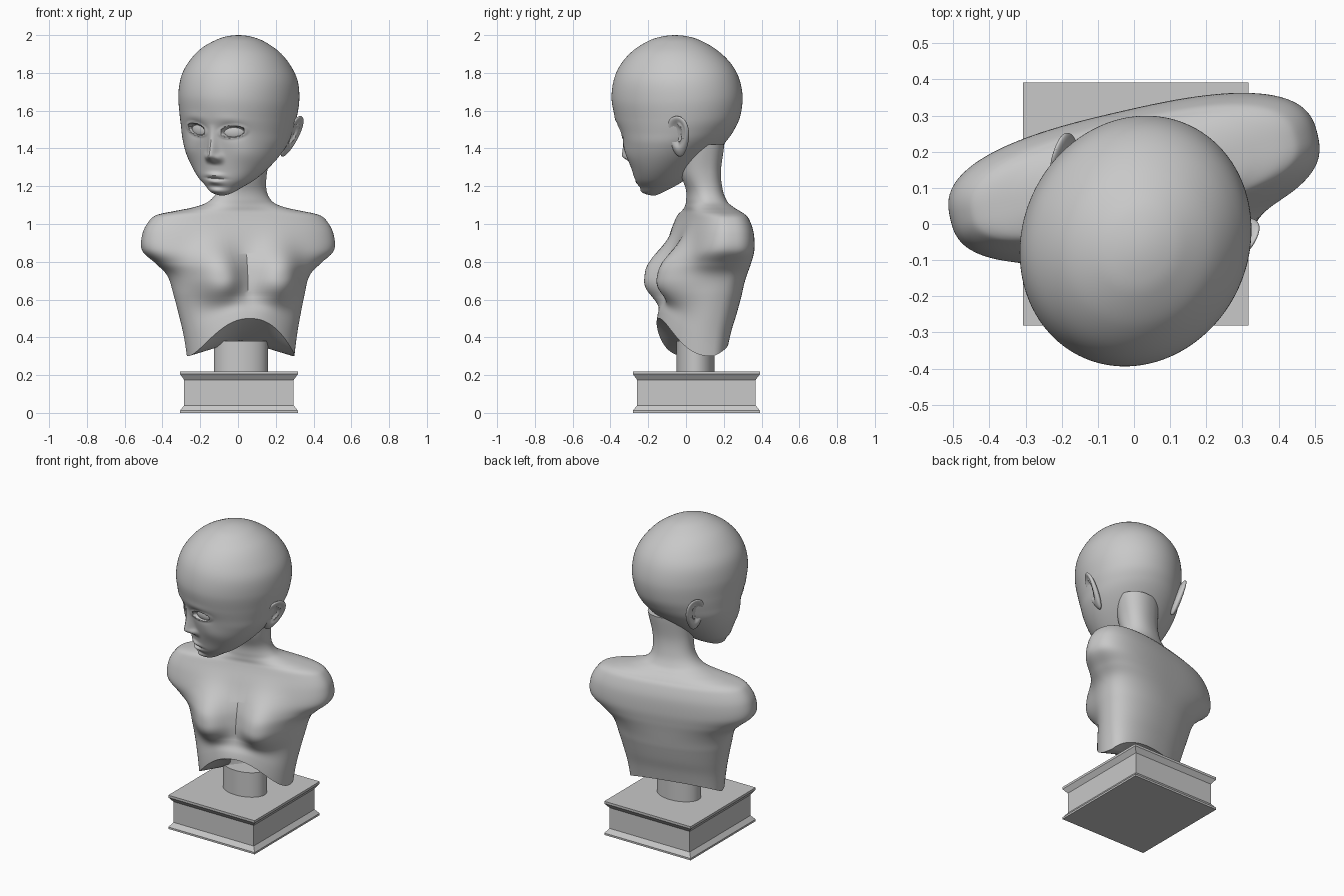
import bpy
import bmesh
from math import sin, cos, pi, exp, radians, copysign
from mathutils import Matrix, Vector

cube = bpy.data.objects.get("Cube")
if cube:
    bpy.data.objects.remove(cube, do_unlink=True)

# One grey clay material for the whole bust
clay = bpy.data.materials.new("grey clay")
clay.use_nodes = True
GREY = (0.58, 0.58, 0.58, 1)
clay.diffuse_color = GREY
clay.node_tree.nodes["Principled BSDF"].inputs["Base Color"].default_value = GREY


def finish(name, bm, matrix=Matrix()):
    """Turn a bmesh into a shaded object."""
    bmesh.ops.remove_doubles(bm, verts=bm.verts, dist=0.00001)
    bmesh.ops.recalc_face_normals(bm, faces=bm.faces)
    mesh = bpy.data.meshes.new(name)
    bm.to_mesh(mesh)
    bm.free()
    mesh.materials.append(clay)
    obj = bpy.data.objects.new(name, mesh)
    bpy.context.collection.objects.link(obj)
    obj.matrix_world = matrix
    bpy.ops.object.select_all(action="DESELECT")
    obj.select_set(True)
    bpy.context.view_layer.objects.active = obj
    bpy.ops.object.shade_smooth_by_angle(angle=radians(35))
    return obj


def loft(rings, bottom=None, top=None):
    """Skin a stack of closed rings, with optional fan caps to a point."""
    bm = bmesh.new()
    loops = [[bm.verts.new(p) for p in ring] for ring in rings]
    count = len(loops[0])
    for low, high in zip(loops, loops[1:]):
        for i in range(count):
            j = (i + 1) % count
            bm.faces.new((low[i], low[j], high[j], high[i]))
    for loop, point in ((loops[0], bottom), (loops[-1], top)):
        if point:
            centre = bm.verts.new(point)
            for i in range(count):
                bm.faces.new((loop[i], loop[(i + 1) % count], centre))
    return bm


def spline(rows, steps):
    """Smooth interpolation of rows; the first and last only guide the ends."""
    result = []
    for k in range(1, len(rows) - 2):
        for s in range(steps):
            t = s / steps
            result.append([
                b + 0.5 * t * (c - a + t * (2*a - 5*b + 4*c - d + t * (3*(b - c) + d - a)))
                for a, b, c, d in zip(*rows[k - 1:k + 3])])
    result.append(list(rows[-2]))
    return result


def smooth(t):
    t = min(max(t, 0), 1)
    return t * t * (3 - 2 * t)


def power(v, p):
    return copysign(abs(v) ** p, v)


# Plinth: square moulding with flared top and bottom lips
PLINTH = Matrix.Translation((0.005, 0.055, 0))
steps = ((0, 0), (0.012, 0), (0.04, 0.022), (0.175, 0.022), (0.205, 0), (0.22, 0))
corners = ((-1, -1), (1, -1), (1, 1), (-1, 1))
rings = [[(sx * (0.312 - inset), sy * (0.336 - inset), z) for sx, sy in corners]
         for z, inset in steps]
finish("plinth", loft(rings, (0, 0, 0), (0, 0, 0.22)), PLINTH)

# Oval post
bm = bmesh.new()
bmesh.ops.create_cone(bm, cap_ends=True, segments=48, radius1=1, radius2=1, depth=1)
finish("post", bm, Matrix.Translation((0.015, 0.05, 0.295))
       @ Matrix.Diagonal((0.143, 0.1, 0.17, 1)))

# Torso and neck sections: height, widest y, front reach, back reach, half width
TORSO = (
    (.22, -.05, .28, .06, .28), (.3, -.05, .28, .075, .288),
    (.4, -.045, .27, .095, .302), (.5, -.035, .25, .12, .322),
    (.62, -.02, .235, .145, .35), (.725, -.005, .215, .165, .38),
    (.79, 0, .205, .177, .44), (.86, 0, .19, .185, .515),
    (.95, 0, .165, .182, .513), (1.02, 0, .14, .162, .475),
    (1.05, 0, .13, .142, .43), (1.07, 0, .125, .125, .335),
    (1.09, -.01, .125, .105, .24), (1.12, -.03, .125, .08, .17),
    (1.18, -.04, .13, .057, .13), (1.28, -.045, .165, .045, .121),
    (1.42, -.05, .17, .06, .138), (1.5, -.05, .17, .06, .14))
SEAM = 0.62
HEM = 0.3


def torso_ring(z, y0, front, back, width, count=120):
    ring = []
    # boxier sections through the shoulders, rounder elsewhere
    p = 0.9 - 0.15 * smooth((z - 0.65) / 0.15) * smooth((1.12 - z) / 0.08)
    for i in range(count):
        a = 2 * pi * i / count
        c = power(cos(a), p)
        x = width * power(sin(a), p)
        y = y0 - (front + y0 if c > 0 else back - y0) * c
        h = z
        if z < SEAM:  # arched hem, higher at the front
            hem = HEM + (0.2 * cos(a) ** 2.5 if c > 0 else 0.07 * abs(cos(a)))
            h = hem + (z - HEM) * (SEAM - hem) / (SEAM - HEM)
        if c > 0:  # breasts
            tall = 0.17 if h > 0.71 else 0.115
            r = ((abs(x) - 0.165) / 0.125) ** 2 + ((h - 0.71) / tall) ** 2
            y -= 0.118 * exp(-r ** 1.25) * smooth(cos(a) * 2)
        ring.append((x + 0.1 * max(0, z - 1.05), y, h))
    return ring


rings = [torso_ring(*row) for row in spline(TORSO, 7)]
finish("torso_and_neck", loft(rings, (0, -0.06, 0.385), (0.035, -0.05, 1.42)),
       Matrix.Translation((0, 0.13, 0)) @ Matrix.Rotation(radians(13), 4, "Z"))

# Head sections: height, front reach, back reach, half width
HEAD = (
    (1.165, .08, -.2, -.05), (1.15, .14, -.14, 0), (1.165, .192, -.095, .055),
    (1.2, .214, -.02, .1), (1.24, .23, .045, .152), (1.3, .243, .12, .205),
    (1.37, .262, .2, .25), (1.44, .282, .27, .28), (1.5, .303, .316, .292),
    (1.57, .326, .35, .303), (1.67, .343, .364, .313), (1.77, .328, .345, .302),
    (1.85, .29, .3, .263), (1.92, .224, .226, .204), (1.97, .142, .142, .126),
    (1.992, .074, .074, .066), (2, 0, 0, 0), (1.992, -.074, -.074, -.066))
EYE_X, EYE_Z = 0.106, 1.495


def face_relief(x, z):
    """Forward displacement that models the face."""
    x = abs(x)

    def bump(cx, cz, sx, sz):
        return exp(-((x - cx) / sx) ** 2 - ((z - cz) / sz) ** 2)

    # nose and nostrils
    t = min(max((1.53 - z) / 0.17, 0), 1)
    d = 0.062 * t ** 1.3 * smooth((z - 1.308) / 0.055) * exp(-(x / (0.02 + 0.01 * t)) ** 2)
    d += 0.018 * bump(0.036, 1.35, 0.017, 0.02)
    # lips and chin
    d += 0.013 * bump(0, 1.258, 0.045, 0.013) + 0.015 * bump(0, 1.222, 0.038, 0.014)
    d -= 0.008 * bump(0, 1.24, 0.05, 0.006) + 0.006 * bump(0, 1.195, 0.05, 0.014)
    d += 0.01 * bump(0, 1.175, 0.04, 0.02)
    # cheeks, brow and sockets
    d += 0.01 * bump(0.17, 1.38, 0.07, 0.06) + 0.004 * bump(0.1, 1.56, 0.07, 0.025)
    d -= 0.02 * bump(EYE_X, EYE_Z, 0.06, 0.038)
    # eyelids around an almond opening
    dx = x - EYE_X
    e = (dx / 0.053) ** 2 + ((z - EYE_Z - 0.15 * dx) / 0.027) ** 2
    return d + 0.006 * exp(-((e - 1.5) / 0.5) ** 2) - 0.022 * smooth((1.15 - e) / 0.3)


def head_ring(z, front, back, width, count=224):
    ring = []
    for i in range(count):
        a = 2 * pi * i / count
        x = width * sin(a)
        y = (back - front) / 2 - (front + back) / 2 * cos(a)
        if cos(a) > 0:
            y -= face_relief(x, z) * smooth(cos(a) * 4) * smooth((z - 1.15) / 0.02)
        ring.append((x, y, z))
    return ring


POSE = (Matrix.Translation((-0.004, -0.055, 1.6)) @ Matrix.Rotation(radians(-25), 4, "Z")
        @ Matrix.Rotation(radians(3.5), 4, "Y") @ Matrix.Translation((0, 0, -1.6)))
finish("head", loft([head_ring(*row) for row in spline(HEAD, 10)]), POSE)

for side, label in ((1, "left"), (-1, "right")):
    # Eyeball set behind the lids
    bm = bmesh.new()
    bmesh.ops.create_uvsphere(bm, u_segments=32, v_segments=20, radius=1)
    place = (Matrix.Translation((side * 0.094, -0.2295, EYE_Z))
             @ Matrix.Rotation(side * radians(23), 4, "Z")
             @ Matrix.Diagonal((0.07, 0.03, 0.045, 1)))
    finish(label + "_eye", bm, POSE @ place)

    # Ear: flattened egg with a hollow and an inner ridge
    bm = bmesh.new()
    bmesh.ops.create_uvsphere(bm, u_segments=48, v_segments=36, radius=1)
    for v in bm.verts:
        x, y, z = v.co
        r = (y / 0.62) ** 2 + ((z - 0.15) / 0.62) ** 2
        depth = 0.026 * x
        if x > 0:
            depth -= 0.028 * exp(-r * r)
            if y > 0:
                depth += 0.01 * exp(-((r - 0.5) / 0.2) ** 2)
        wide = 0.077 * y * (0.82 + 0.22 * z)
        v.co = Vector((side * (0.262 + depth + 0.04 * z + 0.08 * wide),
                       0.135 + wide + 0.012 * z, 1.48 + 0.11 * z))
    finish(label + "_ear", bm, POSE)
